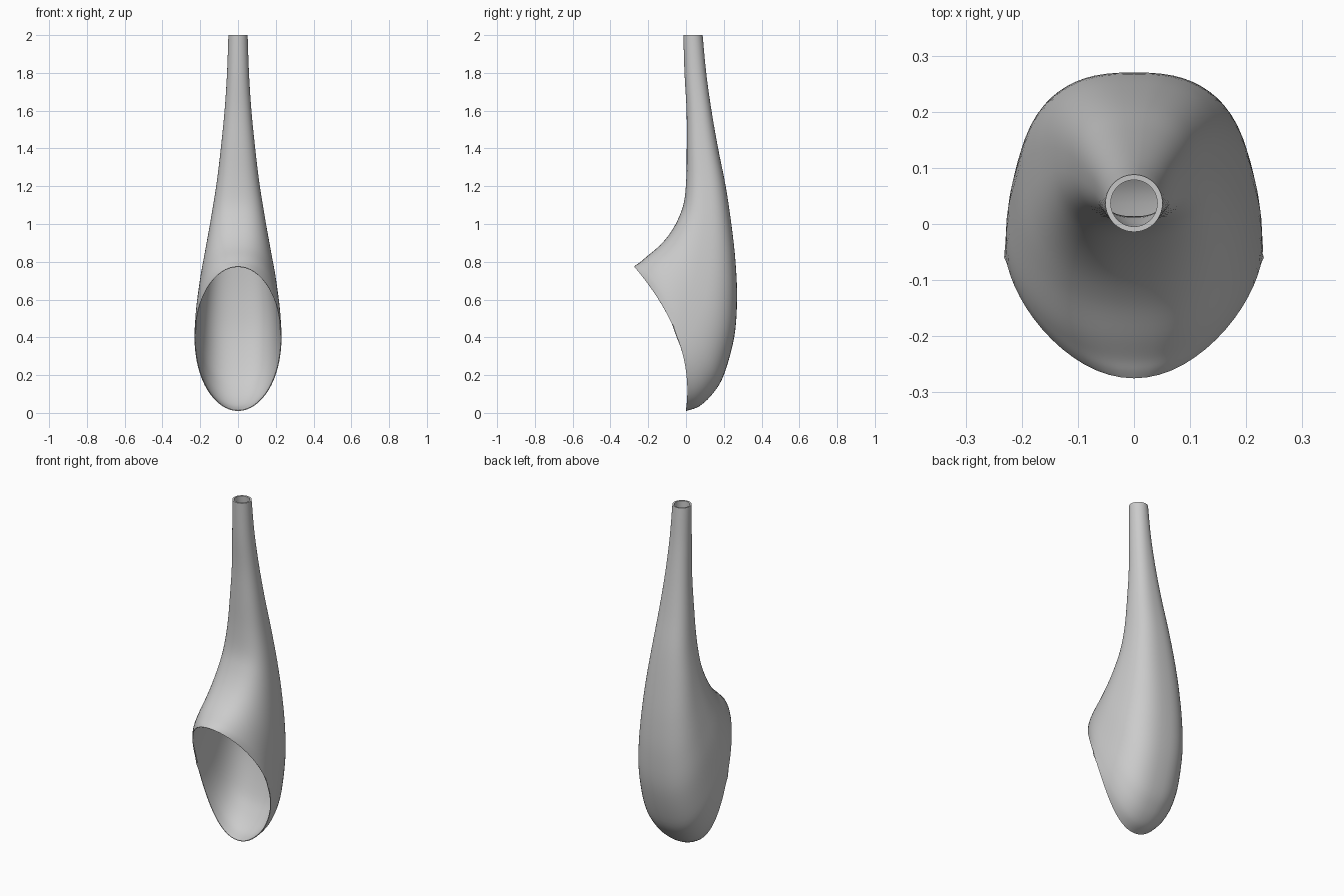
import bpy, bmesh, math
from mathutils import Vector

cube = bpy.data.objects.get("Cube")
if cube:
    bpy.data.objects.remove(cube, do_unlink=True)

SIDES, STEPS = 64, 5

# Loft stations from mouth to neck: front y, front z, back y, back z, half width
STATIONS = [Vector(s) for s in (
    (-.275, .775, 0, .01, .23),
    (-.262, .785, .07, .035, .229),
    (-.24, .8, .14, .1, .227),
    (-.205, .83, .2, .2, .22),
    (-.14, .885, .255, .4, .204),
    (-.085, .95, .27, .6, .183),
    (-.04, 1.03, .262, .8, .16),
    (-.01, 1.12, .24, 1, .137),
    (.002, 1.25, .21, 1.2, .112),
    (.004, 1.42, .17, 1.4, .09),
    (.003, 1.6, .135, 1.6, .071),
    (-.008, 1.8, .107, 1.8, .058),
    (-.014, 2, .088, 2, .051))]


def station(t):
    """Smooth spline through the loft stations."""
    last = len(STATIONS) - 1
    i = min(int(t), last - 1)
    f = t - i
    a, b, c, d = (STATIONS[min(max(i + k, 0), last)] for k in (-1, 0, 1, 2))
    return b + f * .5 * ((c - a) + f * ((2 * a - 5 * b + 4 * c - d)
                                        + f * (3 * (b - c) + d - a)))


def ring_points(t):
    """Tilted, rounded section running from the front line to the back line."""
    fy, fz, by, bz, width = station(t)
    u = t / (len(STATIONS) - 1)
    sag = .095 * max(0, 1 - 2 * u) ** 2
    power = 2 / (2 + .6 * math.sin(math.pi * u))
    for k in range(SIDES):
        angle = math.tau * k / SIDES
        c, s = math.cos(angle), math.sin(angle)
        side = math.copysign(abs(s) ** power, s)
        mix = (1 - math.copysign(abs(c) ** power, c)) / 2
        yield Vector((width * side,
                      fy + (by - fy) * mix + sag * side * side,
                      fz + (bz - fz) * mix))


# Scooped horn body
bm = bmesh.new()
count = (len(STATIONS) - 1) * STEPS + 1
rings = [[bm.verts.new(p) for p in ring_points(i / STEPS)] for i in range(count)]
for low, high in zip(rings, rings[1:]):
    for k in range(SIDES):
        n = (k + 1) % SIDES
        bm.faces.new((low[k], low[n], high[n], high[k]))
mesh = bpy.data.meshes.new("scooped_horn")
bm.to_mesh(mesh)
bm.free()
horn = bpy.data.objects.new("scooped_horn", mesh)
bpy.context.collection.objects.link(horn)

# Plain grey finish
grey = bpy.data.materials.new("plain_grey")
grey.use_nodes = True
colour = (.6, .6, .6, 1)
grey.diffuse_color = colour
grey.node_tree.nodes["Principled BSDF"].inputs["Base Color"].default_value = colour
mesh.materials.append(grey)

# Wall thickness, thinning to a fine lip at the mouth
group = horn.vertex_groups.new(name="wall")
for i in range(count):
    group.add(list(range(i * SIDES, (i + 1) * SIDES)), min(1, .4 + i / 20), 'REPLACE')
wall = horn.modifiers.new("wall", 'SOLIDIFY')
wall.thickness = .0095
wall.offset = -1
wall.vertex_group = group.name

bpy.context.view_layer.objects.active = horn
horn.select_set(True)
bpy.ops.object.modifier_apply(modifier=wall.name)
bpy.ops.object.shade_smooth_by_angle(angle=math.radians(40))
